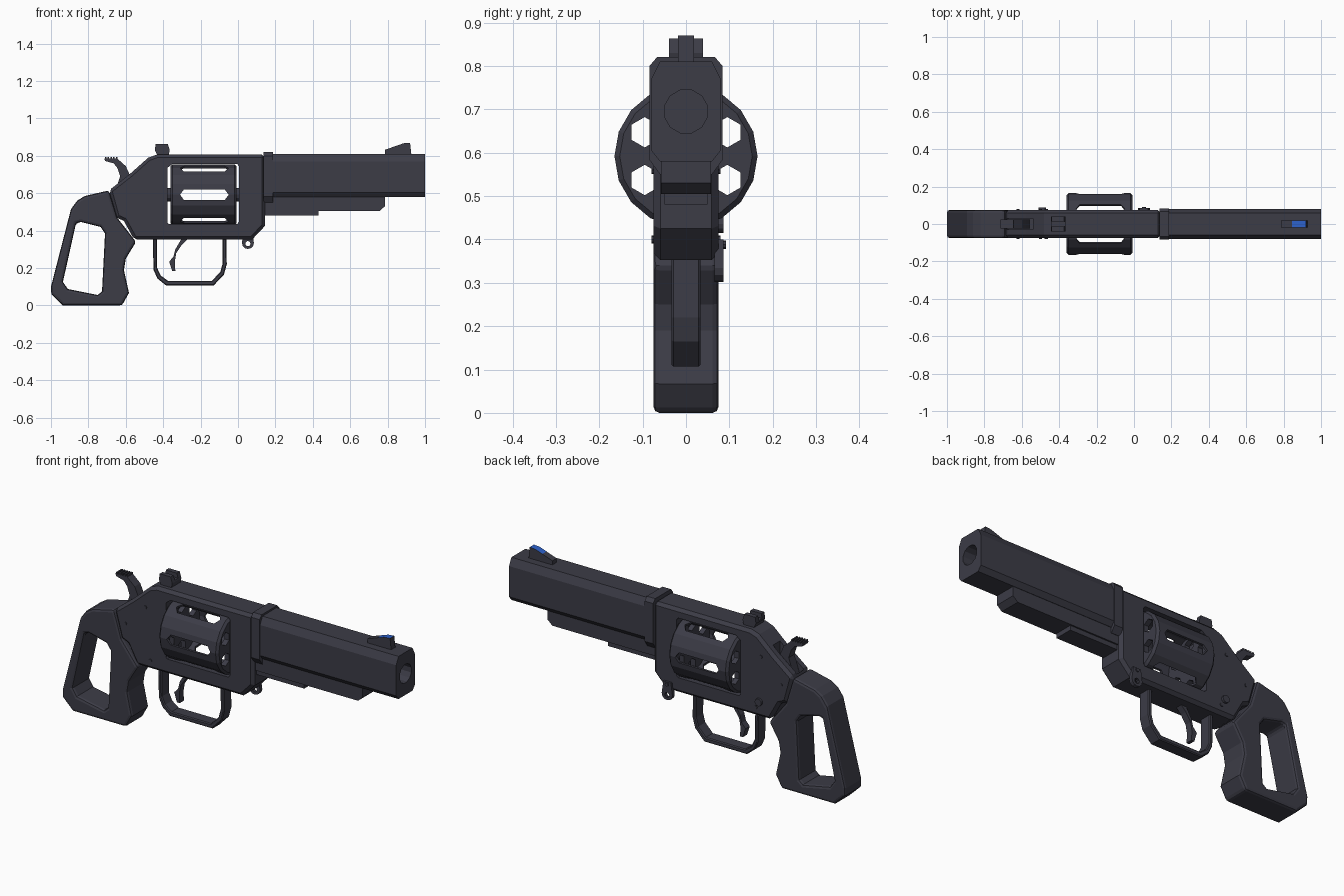
import bpy, bmesh
from math import cos, sin, pi, radians
from mathutils import Matrix

cube = bpy.data.objects.get("Cube")
if cube:
    bpy.data.objects.remove(cube, do_unlink=True)


def material(name, rgb):
    m = bpy.data.materials.new(name)
    m.use_nodes = True
    m.diffuse_color = (*rgb, 1)
    m.node_tree.nodes["Principled BSDF"].inputs["Base Color"].default_value = (*rgb, 1)
    return m


STEEL = material("dark gunmetal", (0.045, 0.045, 0.062))
BLUE = material("sight blue", (0.026, 0.12, 0.6))


def prism(name, pts, lo, hi, axis="y"):
    """Extrude a profile: (x, z) points along y, or (y, z) points along x."""
    bm = bmesh.new()
    place = (lambda a, b, t: (a, t, b)) if axis == "y" else (lambda a, b, t: (t, a, b))
    start = [bm.verts.new(place(a, b, lo)) for a, b in pts]
    end = [bm.verts.new(place(a, b, hi)) for a, b in pts]
    bm.faces.new(start)
    bm.faces.new(end)
    for i in range(len(pts)):
        j = (i + 1) % len(pts)
        bm.faces.new((start[i], start[j], end[j], end[i]))
    bmesh.ops.recalc_face_normals(bm, faces=bm.faces)
    mesh = bpy.data.meshes.new(name)
    bm.to_mesh(mesh)
    bm.free()
    ob = bpy.data.objects.new(name, mesh)
    bpy.context.collection.objects.link(ob)
    mesh.materials.append(STEEL)
    return ob


def circle(a, b, r, n, turn=0):
    return [(a + r * cos(2 * pi * i / n + turn), b + r * sin(2 * pi * i / n + turn)) for i in range(n)]


def rect(a0, a1, b0, b1):
    return [(a0, b0), (a1, b0), (a1, b1), (a0, b1)]


def mirrored(half):
    return half + [(-y, z) for y, z in reversed(half)]


def apply(ob, mod):
    bpy.context.view_layer.objects.active = ob
    bpy.ops.object.modifier_apply(modifier=mod.name)


def bevel(ob, width, segments=1, angle=60):
    mod = ob.modifiers.new("bevel", "BEVEL")
    mod.width, mod.segments = width, segments
    mod.limit_method, mod.angle_limit = "ANGLE", radians(angle)
    apply(ob, mod)


def cut(ob, cutter):
    cutter.hide_render = True
    mod = ob.modifiers.new("cut", "BOOLEAN")
    mod.operation, mod.solver, mod.object = "DIFFERENCE", "EXACT", cutter
    apply(ob, mod)
    bpy.data.objects.remove(cutter, do_unlink=True)


# Open grip
grip = prism("grip", [
    (-0.69, 0.615), (-0.82, 0.585), (-0.86, 0.56), (-0.893, 0.515), (-1.0, 0.10), (-0.998, 0.06),
    (-0.936, 0.0), (-0.62, 0.0), (-0.583, 0.067), (-0.61, 0.19), (-0.6, 0.25),
    (-0.545, 0.34), (-0.57, 0.372), (-0.645, 0.468)], -0.075, 0.075)
cut(grip, prism("grip_hole", [
    (-0.866, 0.44), (-0.84, 0.446), (-0.735, 0.42), (-0.711, 0.385), (-0.727, 0.075),
    (-0.75, 0.056), (-0.91, 0.088), (-0.936, 0.126)], -0.2, 0.2))
bevel(grip, 0.014, 2)

# Frame with cylinder window and hammer slot
frame = prism("frame", [
    (-0.69, 0.615), (-0.578, 0.703), (-0.48, 0.79), (-0.435, 0.806), (0.144, 0.806),
    (0.144, 0.425), (0.075, 0.352), (-0.555, 0.352), (-0.61, 0.452), (-0.65, 0.47)], -0.075, 0.075)
bevel(frame, 0.016)
cut(frame, prism("window", [
    (-0.37, 0.435), (-0.005, 0.435), (0.005, 0.447), (0.005, 0.745), (-0.005, 0.757),
    (-0.35, 0.757), (-0.378, 0.735), (-0.378, 0.445)], -0.2, 0.2))
cut(frame, prism("hammer_slot", rect(-0.68, -0.54, 0.6, 0.9), -0.03, 0.03))

# Barrel, collar and underlugs
barrel = prism("barrel", mirrored([(0.06, 0.58), (0.08, 0.605), (0.08, 0.77), (0.06, 0.81)]), 0.14, 1.0, "x")
cut(barrel, prism("bore", circle(0, 0.695, 0.051, 12, pi / 12), 0.35, 1.2, "x"))
prism("barrel_collar", mirrored([(0.06, 0.55), (0.084, 0.583), (0.084, 0.8), (0.067, 0.82)]), 0.137, 0.188, "x")
prism("front_underlug", [(0.14, 0.59), (0.785, 0.59), (0.785, 0.53), (0.757, 0.505), (0.14, 0.505)], -0.058, 0.058)
prism("rear_underlug", rect(0.13, 0.43, 0.48, 0.52), -0.05, 0.05)

# Front sight with blue insert on its upper faces
sight = prism("front_sight", [
    (0.785, 0.805), (0.785, 0.832), (0.845, 0.853), (0.885, 0.867), (0.92, 0.87), (0.927, 0.805)], -0.018, 0.018)
sight.data.materials.append(BLUE)
for f in sight.data.polygons:
    if f.normal.z > 0.5 and f.center.x > 0.845:
        f.material_index = 1

# Rear sight with notch
rear = prism("rear_sight", [
    (-0.43, 0.8), (-0.445, 0.83), (-0.44, 0.863), (-0.375, 0.863), (-0.365, 0.83), (-0.372, 0.8)], -0.039, 0.039)
cut(rear, prism("sight_notch", rect(-0.014, 0.014, 0.838, 0.9), -0.6, -0.3, "x"))

# Hollow revolving cylinder with slots and six chambers
AXIS_Z = 0.592
drum = prism("cylinder", circle(0, AXIS_Z, 0.165, 18), -0.362, -0.007, "x")
bevel(drum, 0.012)
cut(drum, prism("drum_inside", circle(0, AXIS_Z, 0.152, 18), -0.335, -0.035, "x"))
for i in range(6):
    a = i * pi / 3
    slot = prism("slot", [(-0.31, 0), (-0.29, 0.027), (-0.07, 0.027), (-0.05, 0),
                          (-0.07, -0.027), (-0.29, -0.027)], 0.1, 0.25)
    slot.data.transform(Matrix.Translation((0, 0, AXIS_Z)) @ Matrix.Rotation(a, 4, "X"))
    cut(drum, slot)
    c = a + pi / 6
    cut(drum, prism("chamber", circle(0.11 * cos(c), AXIS_Z + 0.11 * sin(c), 0.035, 6, c), -0.5, 0.2, "x"))
for name, x0, x1 in (("rear_axle", -0.39, -0.33), ("front_axle", -0.04, 0.02)):
    prism(name, circle(0, AXIS_Z, 0.035, 12), x0, x1, "x")

# Hammer with serrated spur
prism("hammer", [
    (-0.715, 0.785), (-0.645, 0.785), (-0.6, 0.745), (-0.575, 0.69), (-0.56, 0.62), (-0.66, 0.6),
    (-0.63, 0.69), (-0.645, 0.735), (-0.665, 0.76), (-0.71, 0.772)], -0.024, 0.024)
for i in range(5):
    x = -0.712 + i * 0.015
    prism(f"spur_ridge_{i + 1}", rect(x, x + 0.008, 0.78, 0.793), -0.024, 0.024)

# Trigger guard and trigger
guard_outer = [(-0.455, 0.36), (-0.452, 0.19), (-0.43, 0.143), (-0.385, 0.107), (-0.13, 0.107),
               (-0.075, 0.165), (-0.06, 0.22), (-0.062, 0.36)]
guard_inner = [(-0.084, 0.36), (-0.082, 0.225), (-0.095, 0.178), (-0.14, 0.132), (-0.375, 0.132),
               (-0.413, 0.16), (-0.432, 0.2), (-0.434, 0.36)]
bevel(prism("trigger_guard", guard_outer + guard_inner, -0.034, 0.034), 0.005, 1, 75)
prism("trigger", [
    (-0.265, 0.36), (-0.3, 0.325), (-0.33, 0.28), (-0.338, 0.235), (-0.335, 0.185), (-0.352, 0.185),
    (-0.368, 0.235), (-0.345, 0.26), (-0.335, 0.3), (-0.3, 0.36)], -0.018, 0.018)

# Lanyard plate, release button and pins
tab = prism("lanyard_plate", [(0.03, 0.4), (0.075, 0.4)] + [
    (0.053 + 0.032 * cos(t * pi / 6), 0.334 - 0.032 * sin(t * pi / 6)) for t in range(7)], 0.066, 0.086)
cut(tab, prism("lanyard_hole", circle(0.053, 0.33, 0.014, 10), 0, 0.2))
prism("release_button", circle(-0.49, 0.435, 0.02, 12), 0.07, 0.087)
prism("plate_pin", circle(0.053, 0.388, 0.01, 8), 0.07, 0.092)
for i, (x, z) in enumerate(((-0.62, 0.56), (-0.5, 0.68), (-0.47, 0.4))):
    prism(f"frame_pin_{i + 1}", circle(x, z, 0.009, 8), -0.079, 0.079)
